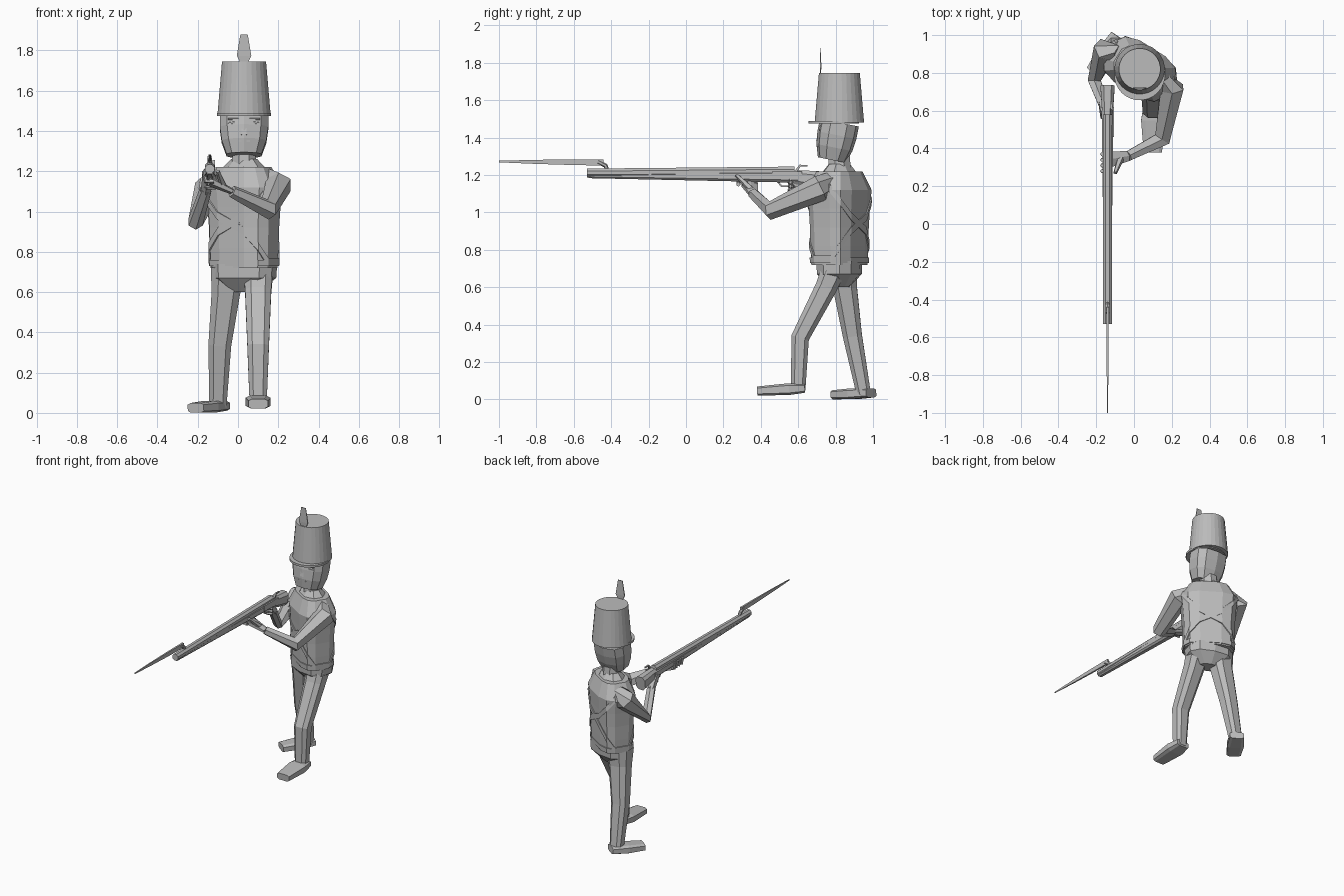
import bpy, bmesh
from math import sin, cos, asin, pi, radians, copysign
from mathutils import Vector

cube = bpy.data.objects.get("Cube")
if cube:
    bpy.data.objects.remove(cube)

COLOUR = (0.5, 0.5, 0.5, 1)
grey = bpy.data.materials.new("plain grey")
grey.use_nodes = True
grey.diffuse_color = COLOUR
grey.node_tree.nodes["Principled BSDF"].inputs["Base Color"].default_value = COLOUR


def skin(name, rings, capped=True):
    """Join rings of points into one flat-shaded part."""
    bm = bmesh.new()
    rows = [[bm.verts.new(point) for point in ring] for ring in rings]
    for lower, upper in zip(rows, rows[1:]):
        for i in range(len(lower)):
            bm.faces.new((lower[i - 1], lower[i], upper[i], upper[i - 1]))
    if capped:
        bm.faces.new(rows[0])
        bm.faces.new(rows[-1])
    bmesh.ops.recalc_face_normals(bm, faces=bm.faces)
    mesh = bpy.data.meshes.new(name)
    bm.to_mesh(mesh)
    bm.free()
    mesh.materials.append(grey)
    part = bpy.data.objects.new(name, mesh)
    bpy.context.collection.objects.link(part)


def sample(values, fraction):
    """Value at a fraction of the way along an even list."""
    place = fraction * (len(values) - 1)
    i = min(int(place), len(values) - 2)
    return values[i] + (values[i + 1] - values[i]) * (place - i)


def angles(sides):
    return [2 * pi * (i + 0.5) / sides for i in range(sides)]


def section(angle, width, depth, power, yaw):
    """Point on a turned cross-section, squarer for lower powers."""
    u, v = [copysign(abs(wave) ** power, wave) for wave in (cos(angle), sin(angle))]
    u, v = u * width, v * depth
    return u * cos(yaw) - v * sin(yaw), u * sin(yaw) + v * cos(yaw)


def limb(name, path, widths, flat=1, sides=6, power=1, yaw=0):
    """Sweep a section along a path; flat is its depth over its width."""
    path = [Vector(point) for point in path]
    count = max(len(path), len(widths))
    centres = [sample(path, i / (count - 1)) for i in range(count)]
    span = path[-1] - path[0]
    upright = abs(span.z) > max(abs(span.x), abs(span.y))
    reference = Vector((0, 1, 0)) if upright else Vector((0, 0, 1))
    rings = []
    for i, centre in enumerate(centres):
        along = centres[min(i + 1, count - 1)] - centres[max(i - 1, 0)]
        across = reference.cross(along).normalized()
        up = along.cross(across).normalized()
        width = sample(widths, i / (count - 1))
        ring = []
        for angle in angles(sides):
            u, v = section(angle, width, width * flat, power, yaw)
            ring.append(centre + across * u + up * v)
        rings.append(ring)
    skin(name, rings)


# Shared axis of head and body
MID_X, MID_Y = 0.03, 0.82
TWIST = radians(-32)


def above(z, forward=0):
    return Vector((MID_X, MID_Y - forward, z))


# Hat, visor and plume
limb("hat", [above(1.48), above(1.745)], [0.133, 0.11], sides=28)
limb("hat_visor", [above(1.475, 0.03), above(1.49, 0.03)], [0.135, 0.135], sides=28)
limb("plume", [above(1.72, 0.1), above(1.88, 0.1)], [0.01, 0.04, 0.03, 0.02],
     flat=0.1, sides=4, power=0.3)

# Head, face and neck
limb("head", [above(1.28, 0.04), above(1.48)], [0.09, 0.115, 0.125, 0.125],
     flat=0.85, sides=10, power=0.75)
limb("nose", [above(1.38, 0.11), above(1.46, 0.1)], [0.02, 0.01], sides=4)
reach = Vector((0.03, 0, 0))
lift = Vector((0, 0, 0.02))
for side, word in ((1, "left"), (-1, "right")):
    eye = above(1.44, 0.1) + Vector((side * 0.05, 0, 0))
    limb(word + "_eye", [eye - reach, eye + reach], [0.003, 0.01, 0.003])
    limb(word + "_brow", [eye - reach + lift, eye + reach + lift], [0.01, 0.01], flat=0.5)
mouth = above(1.35, 0.11)
limb("mouth", [mouth - reach, mouth + reach], [0.01, 0.01], flat=0.5)
limb("neck", [above(1.2), above(1.3)], [0.07, 0.06], sides=8)
limb("collar", [above(1.18), above(1.26)], [0.15, 0.07], flat=0.75, sides=8, yaw=TWIST)

# Twisted jacket and belt
HEM, SHOULDER = 0.72, 1.22
GIRTH = [0.17, 0.175, 0.178, 0.185, 0.195, 0.14]
DEPTH = 0.68
body = dict(flat=DEPTH, sides=12, power=0.65, yaw=TWIST)
limb("jacket", [above(HEM), above(SHOULDER)], GIRTH, **body)
limb("belt", [above(0.73), above(0.76)], [0.178, 0.18], **body)

# Crossed straps that follow the jacket round the body
for side, word in ((1, "left"), (-1, "right")):
    edges = []
    for shift, proud in ((-1, 0), (-1, 0.008), (1, 0.008), (1, 0)):
        edge = []
        for angle in angles(body["sides"]):
            slope = asin(cos(angle)) * 2 / pi
            z = 0.94 + side * 0.23 * slope + shift * 0.02
            width = sample(GIRTH, (z - HEM) / (SHOULDER - HEM)) + proud
            u, v = section(angle, width, width * DEPTH, body["power"], TWIST)
            edge.append(above(z) + Vector((u, v, 0)))
        edges.append(edge)
    skin(word + "_strap", edges, capped=False)

# Hips, striding legs and shoes
limb("hips", [above(0.6), above(0.74)], [0.07, 0.16, 0.165], flat=0.7, sides=10,
     power=0.8, yaw=TWIST / 2)
leg = dict(flat=0.9, sides=8, power=0.7)
limb("left_leg", [(0.1, 0.6, 0.05), (0.1, 0.61, 0.33), (0.1, 0.75, 0.6), (0.1, 0.8, 0.72)],
     [0.045, 0.08], **leg)
limb("right_leg", [(-0.1, 0.95, 0.03), (-0.09, 0.89, 0.34), (-0.06, 0.85, 0.6),
                   (-0.05, 0.84, 0.72)], [0.045, 0.09], **leg)
shoe = dict(flat=0.5, sides=8, power=0.5)
limb("left_shoe", [(0.1, 0.635, 0.06), (0.1, 0.38, 0.045)], [0.05, 0.065, 0.058, 0.05], **shoe)
limb("right_shoe", [(-0.08, 0.99, 0.035), (-0.21, 0.8, 0.025)], [0.05, 0.06, 0.05], **shoe)

# Arms
limb("left_arm", [(0.13, 0.78, 1.17), (0.2, 0.72, 1.13), (0.15, 0.45, 1.01),
                  (-0.03, 0.36, 1.1)], [0.05, 0.07, 0.05, 0.03])
limb("right_arm", [(-0.08, 0.9, 1.16), (-0.15, 0.92, 1.12), (-0.21, 0.76, 0.95),
                   (-0.16, 0.63, 1.11)], [0.05, 0.07, 0.04, 0.03])

# Hands with fingers round the musket
limb("left_palm", [(-0.03, 0.36, 1.1), (-0.14, 0.34, 1.15)], [0.03, 0.05], flat=0.5)
limb("left_thumb", [(-0.07, 0.35, 1.12), (-0.1, 0.27, 1.2)], [0.02, 0.01], sides=5)
limb("right_palm", [(-0.16, 0.64, 1.1), (-0.15, 0.57, 1.18)], [0.03, 0.03])
for i in range(4):
    y = 0.28 + i * 0.03
    limb("left_finger", [(-0.12, y, 1.15), (-0.16, y, 1.15), (-0.17, y, 1.2)],
         [0.012, 0.01], sides=5)
    z = 1.12 + i * 0.02
    limb("right_finger", [(-0.16, 0.6, z), (-0.15, 0.55, z), (-0.11, 0.56, z)],
         [0.01, 0.01], sides=5)


def gun(y, z, out=0):
    """Point in the musket's plane, or out to its left side."""
    return Vector((out - 0.14, y, z))


# Musket
limb("stock", [gun(-0.52, 1.2), gun(0.6, 1.19)], [0.018, 0.033], sides=8, power=0.7)
limb("butt", [gun(0.58, 1.19), gun(0.73, 1.17)], [0.03, 0.04], flat=1.3, sides=8, power=0.7)
limb("barrel", [gun(-0.53, 1.211), gun(0.58, 1.22)], [0.025, 0.027], sides=8)
limb("lock_plate", [gun(0.46, 1.2, 0.03), gun(0.62, 1.2, 0.03)], [0.005, 0.005],
     flat=4, sides=4, power=0.1)
limb("hammer", [gun(0.58, 1.21, 0.02), gun(0.61, 1.25, 0.02), gun(0.65, 1.25, 0.02)],
     [0.01, 0.006], sides=4)
limb("trigger_guard", [gun(0.48, 1.18), gun(0.51, 1.14), gun(0.57, 1.14), gun(0.6, 1.18)],
     [0.007, 0.007], sides=4)

# Bayonet
limb("bayonet_neck", [gun(-0.42, 1.22), gun(-0.43, 1.25), gun(-0.47, 1.27)], [0.012, 0.012])
limb("bayonet_blade", [gun(-0.44, 1.267), gun(-1, 1.272)], [0.008, 0.007, 0.005, 0.002],
     flat=2.5, sides=4, power=0.5)
